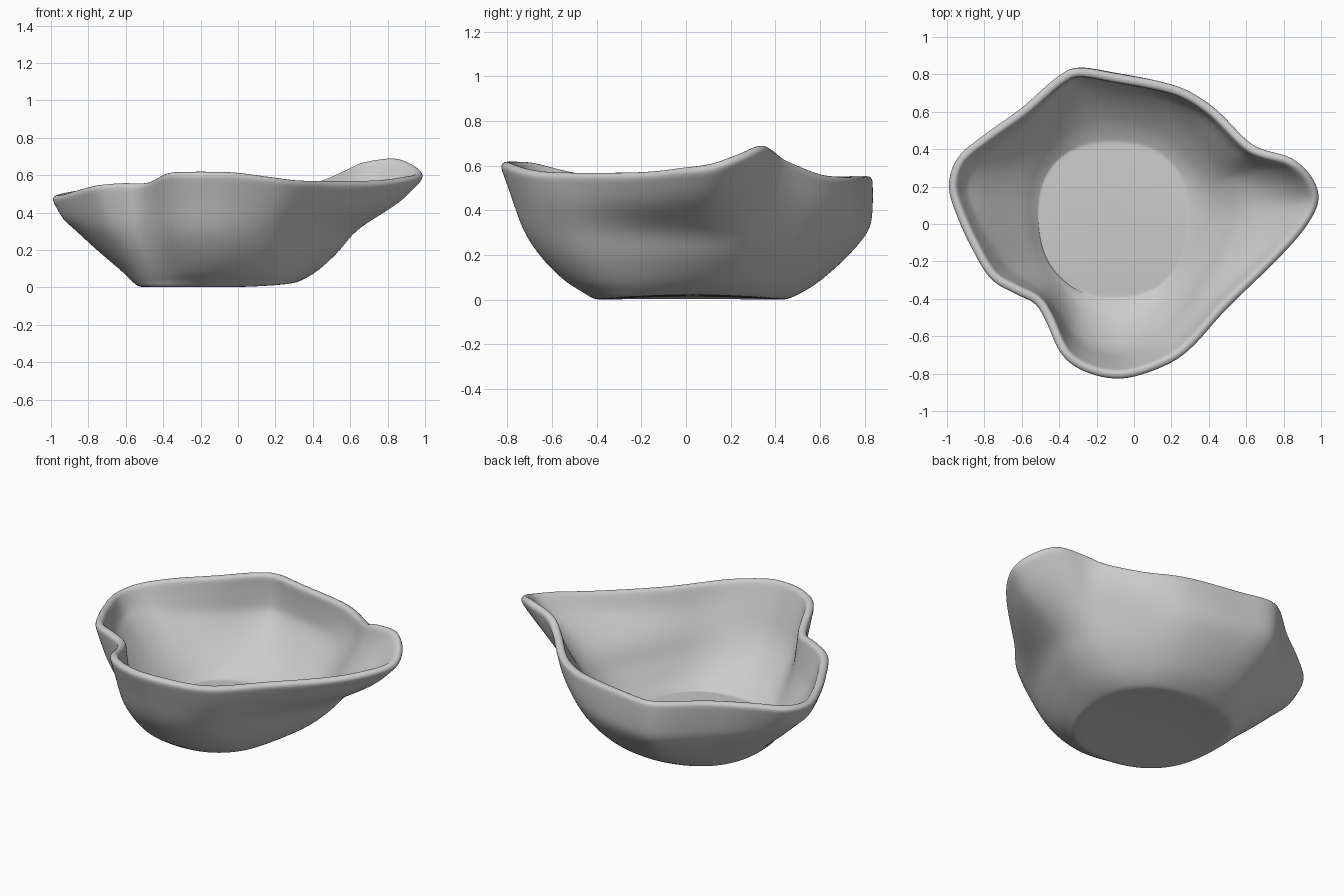
import bpy, bmesh, math
from mathutils import Vector

if "Cube" in bpy.data.objects:
    bpy.data.objects.remove(bpy.data.objects["Cube"])

# Rim outline, clockwise from the left
RIM = [(-1.0, .2, .48), (-.95, .36, .495), (-.8, .485, .525), (-.6, .625, .545), (-.42, .78, .555),
       (-.3, .835, .555), (-.1, .805, .55), (.15, .76, .55), (.3, .71, .55), (.45, .61, .56),
       (.6, .46, .62), (.69, .405, .665), (.85, .36, .68), (.96, .26, .635), (1.0, .13, .59),
       (.93, -.02, .575), (.77, -.2, .56), (.5, -.46, .56), (.33, -.65, .565), (.2, -.75, .58),
       (0, -.825, .605), (-.15, -.83, .61), (-.3, -.78, .61), (-.4, -.69, .605), (-.47, -.53, .57),
       (-.53, -.43, .555), (-.63, -.38, .555), (-.77, -.3, .54), (-.87, -.14, .515), (-.95, .03, .49)]
CENTRE = Vector((-.1, .03, 0))
# Values for right, back, left, front: base radius, then outward fraction at each height
BASE = (.38, .41, .42, .43)
LEVELS = [(.035, (.08, .22, .11, .15)), (.09, (.22, .44, .23, .35)), (.19, (.38, .73, .48, .58)),
          (.31, (.53, .97, .75, .76)), (.44, (.83, 1.01, .88, .89))]


def spline(p0, p1, p2, p3, t):
    return .5 * (2 * p1 + (p2 - p0) * t + (2 * p0 - 5 * p1 + 4 * p2 - p3) * t * t
                 + (3 * p1 - p0 - 3 * p2 + p3) * t ** 3)


def by_angle(vals, d):
    w = (max(d.x, 0) ** 2, max(d.y, 0) ** 2, max(-d.x, 0) ** 2, max(-d.y, 0) ** 2)
    return sum(a * b for a, b in zip(vals, w))


def flat(p):
    return Vector((p.x, p.y, 0)) - CENTRE


def wall(p, soft):
    """Points from floor centre to rim point p; lower levels follow the softened outline."""
    r = flat(p).length
    d = flat(p) / r
    r0 = by_angle(BASE, d) * (1 + .25 * (d.x * d.y) ** 2)
    zb = by_angle((.022, -.001, .001, 0), d)
    knots = [Vector((r0, zb))]
    for z, vals in LEVELS:
        f = by_angle(vals, d)
        k = min(f, 1) ** 2
        reach = soft + (r - soft) * k
        height = z * p.z / .57 if z > .4 else max(z, zb + .01)
        knots.append(Vector((r0 + (reach - r0) * f, height)))
    knots.append(Vector((r, p.z)))
    ext = [Vector((r0 * .8, zb))] + knots + [2 * knots[-1] - knots[-2]]
    prof = [Vector((r0 * s, .014 + (zb - .014) * s * s)) for s in (.3, .6, .85)]
    for i in range(len(knots) - 1):
        prof += [spline(*ext[i:i + 4], t / 3) for t in range(3)]
    prof.append(knots[-1])
    return [CENTRE + d * q.x + Vector((0, 0, q.y)) for q in prof]


# Dense rim outline and its softened radius
n = len(RIM)
pts = [Vector(p) for p in RIM]
outline = [spline(pts[i - 1], pts[i], pts[(i + 1) % n], pts[(i + 2) % n], t / 4)
           for i in range(n) for t in range(4)]


def soft_radius(p):
    d = flat(p).normalized()
    total = weight = 0
    for i, q in enumerate(outline):
        step = (outline[(i + 1) % len(outline)] - q).length
        w = step * math.exp(-(d.angle(flat(q).normalized(), 0) / .24) ** 2)
        total += w * flat(q).length
        weight += w
    return total / weight


# Bowl skin
bm = bmesh.new()
cols = [[bm.verts.new(v) for v in wall(p, soft_radius(p))] for p in outline]
mid = bm.verts.new(CENTRE + Vector((0, 0, .014)))
for a, b in zip(cols, cols[1:] + cols[:1]):
    bm.faces.new((a[0], b[0], mid))
    for k in range(len(a) - 1):
        bm.faces.new((a[k + 1], b[k + 1], b[k], a[k]))
for f in bm.faces:
    f.smooth = True
mesh = bpy.data.meshes.new("bowl")
bm.to_mesh(mesh)
bm.free()
bowl = bpy.data.objects.new("bowl", mesh)
bpy.context.collection.objects.link(bowl)

# Wall thickness and rounded lip
sol = bowl.modifiers.new("thickness", 'SOLIDIFY')
sol.thickness = .05
sol.offset = -1
sub = bowl.modifiers.new("smooth", 'SUBSURF')
sub.levels = sub.render_levels = 2
